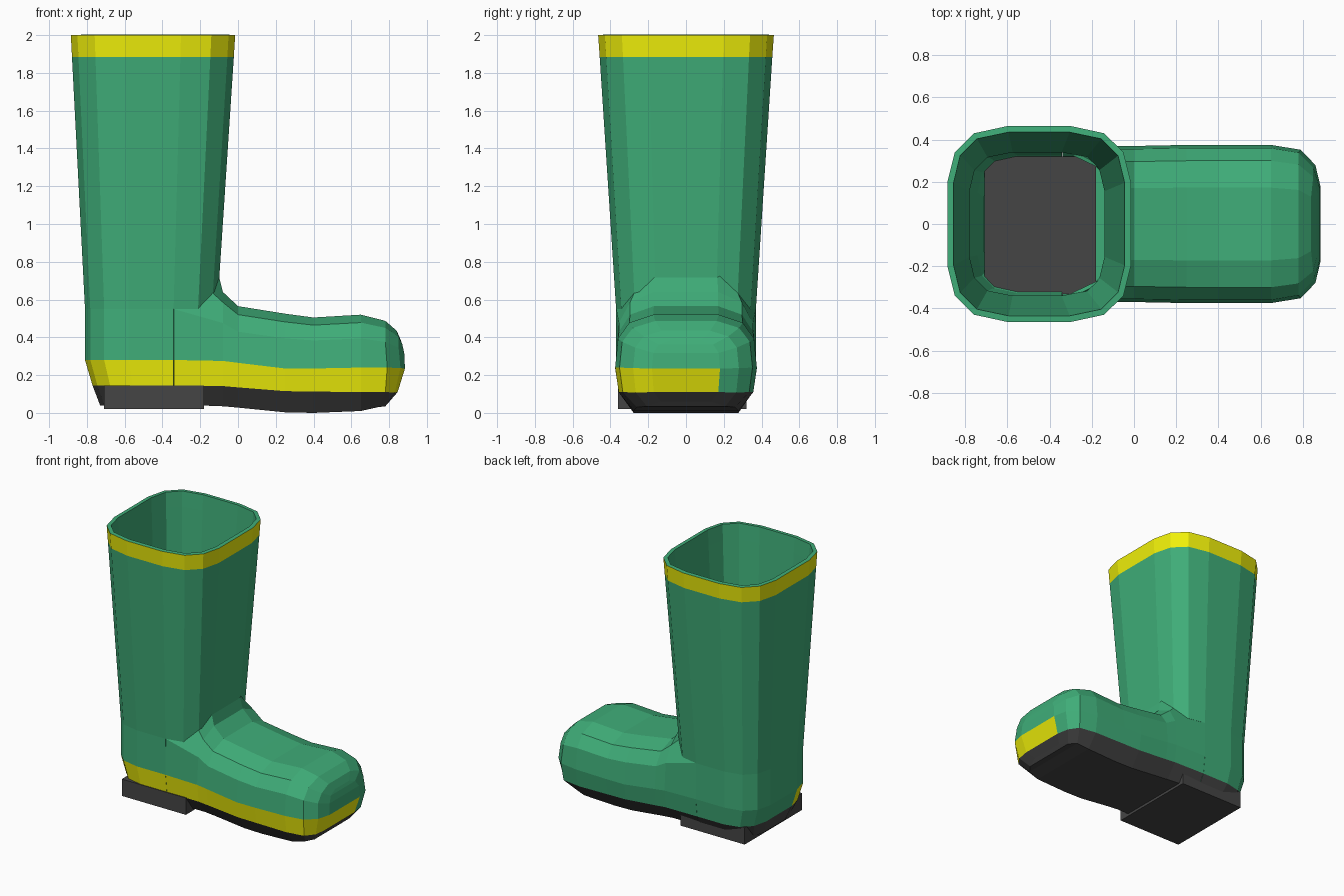
import bpy, bmesh
from mathutils import Vector

if "Cube" in bpy.data.objects:
    bpy.data.objects.remove(bpy.data.objects["Cube"])


def material(name, rgb):
    m = bpy.data.materials.new(name)
    m.diffuse_color = (*rgb, 1)
    m.use_nodes = True
    m.node_tree.nodes["Principled BSDF"].inputs["Base Color"].default_value = m.diffuse_color
    return m


YELLOW, DARK, GREEN = 0, 1, 2
mats = [material("yellow_trim", (0.87, 0.87, 0.003)),
        material("dark_rubber", (0.06, 0.06, 0.06)),
        material("green_rubber", (0.05, 0.42, 0.19))]


def loft(bm, rings, pick):
    """Join closed rings; pick(row, segment) gives a material or None to leave a hole."""
    loops = [[bm.verts.new(p) for p in r] for r in rings]
    n = len(loops[0])
    for row, (a, b) in enumerate(zip(loops, loops[1:])):
        for i in range(n):
            j = (i + 1) % n
            m = pick(row, i)
            if m is not None:
                bm.faces.new((a[i], b[i], b[j], a[j])).material_index = m
    return loops


def finish(bm, name, thickness=0):
    loose = [v for v in bm.verts if not v.link_faces]
    bmesh.ops.delete(bm, geom=loose, context='VERTS')
    me = bpy.data.meshes.new(name)
    bm.to_mesh(me)
    bm.free()
    for m in mats:
        me.materials.append(m)
    ob = bpy.data.objects.new(name, me)
    bpy.context.collection.objects.link(ob)
    if thickness:
        s = ob.modifiers.new("wall", 'SOLIDIFY')
        s.thickness = thickness
        s.offset = -1
        s.material_offset = 2       # lining and rim are green
        s.material_offset_rim = 2
    return ob


# Shaft: 16-sided rounded rectangle, open at the top and toward the foot
quarter = [(1, .43), (.92, .73), (.71, .925), (.34, 1)]
outline = (quarter + [(-x, y) for x, y in reversed(quarter)]
           + [(-x, -y) for x, y in quarter] + [(x, -y) for x, y in reversed(quarter)])


def shaft_ring(z, x0, x1, b):
    c, h = (x0 + x1) / 2, (x1 - x0) / 2
    return [(c + u * h, v * b, z) for u, v in outline]


def shaft_material(row, i):
    if row == 0:
        return YELLOW
    if row > 1 and not 3 <= i <= 11:
        return None
    if row == 3:
        return YELLOW if 8 <= i <= 11 else GREEN
    return DARK if row == 4 else GREEN


bm = bmesh.new()
rings = [shaft_ring(2.0, -.885, -.015, .465), shaft_ring(1.885, -.879, -.022, .457),
         shaft_ring(.55, -.81, -.11, .37), shaft_ring(.28, -.81, -.11, .37),
         shaft_ring(.145, -.77, -.13, .355), shaft_ring(.04, -.73, -.15, .29)]
loops = loft(bm, rings, shaft_material)
bm.faces.new(loops[-1][12:2:-1]).material_index = DARK
finish(bm, "boot_shaft", .03)


# Foot: sections lofted along x from the ankle collar to the toe
def foot_ring(x, w, top, band, sole, bottom, dx=(0, 0, 0, 0, 0, 0)):
    d = top - band
    half = [(.46 * w, top), (.8 * w, band + .85 * d), (.96 * w, band + .55 * d),
            (w, band), (.95 * w, sole), (.74 * w, bottom)]
    return mirrored([(x + o, y, z) for (y, z), o in zip(half, dx)])


def mirrored(half):
    return half + [(x, -y, z) for x, y, z in reversed(half)]


def foot_material(row, i):
    if i == 7:
        return YELLOW
    return DARK if i in (4, 5, 6) else GREEN


collar = mirrored([(-.105, .165, .74), (-.14, .272, .64), (-.34, .369, .55),
                   (-.34, .37, .28), (-.34, .355, .145), (-.34, .29, .045)])
bm = bmesh.new()
loops = loft(bm, [
    collar,
    foot_ring(-.08, .37, .64, .275, .142, .035),
    foot_ring(.0, .37, .565, .265, .135, .028),
    foot_ring(.25, .375, .525, .235, .115, .003),
    foot_ring(.4, .375, .505, .235, .113, 0),
    foot_ring(.65, .375, .52, .24, .11, .01),
    foot_ring(.78, .352, .487, .24, .11, .03, (0, 0, 0, .01, 0, -.04)),
    foot_ring(.85, .28, .435, .237, .108, .035, (-.01, 0, 0, .01, -.02, -.07)),
    foot_ring(.88, .18, .385, .235, .11, .06, (-.018, -.01, 0, .004, -.035, -.08)),
], foot_material)
tip = loops[-1]
for k, m in enumerate((GREEN, GREEN, GREEN, YELLOW, DARK)):
    bm.faces.new((tip[k], tip[11 - k], tip[10 - k], tip[k + 1])).material_index = m
finish(bm, "boot_foot", .02)

# Heel block under the back of the sole
bm = bmesh.new()
bmesh.ops.create_cube(bm, size=1)
for v in bm.verts:
    v.co = Vector((-.445 + v.co.x * .53, -.02 + v.co.y * .68, .083 + v.co.z * .126))
for f in bm.faces:
    f.material_index = DARK
finish(bm, "heel_block")
